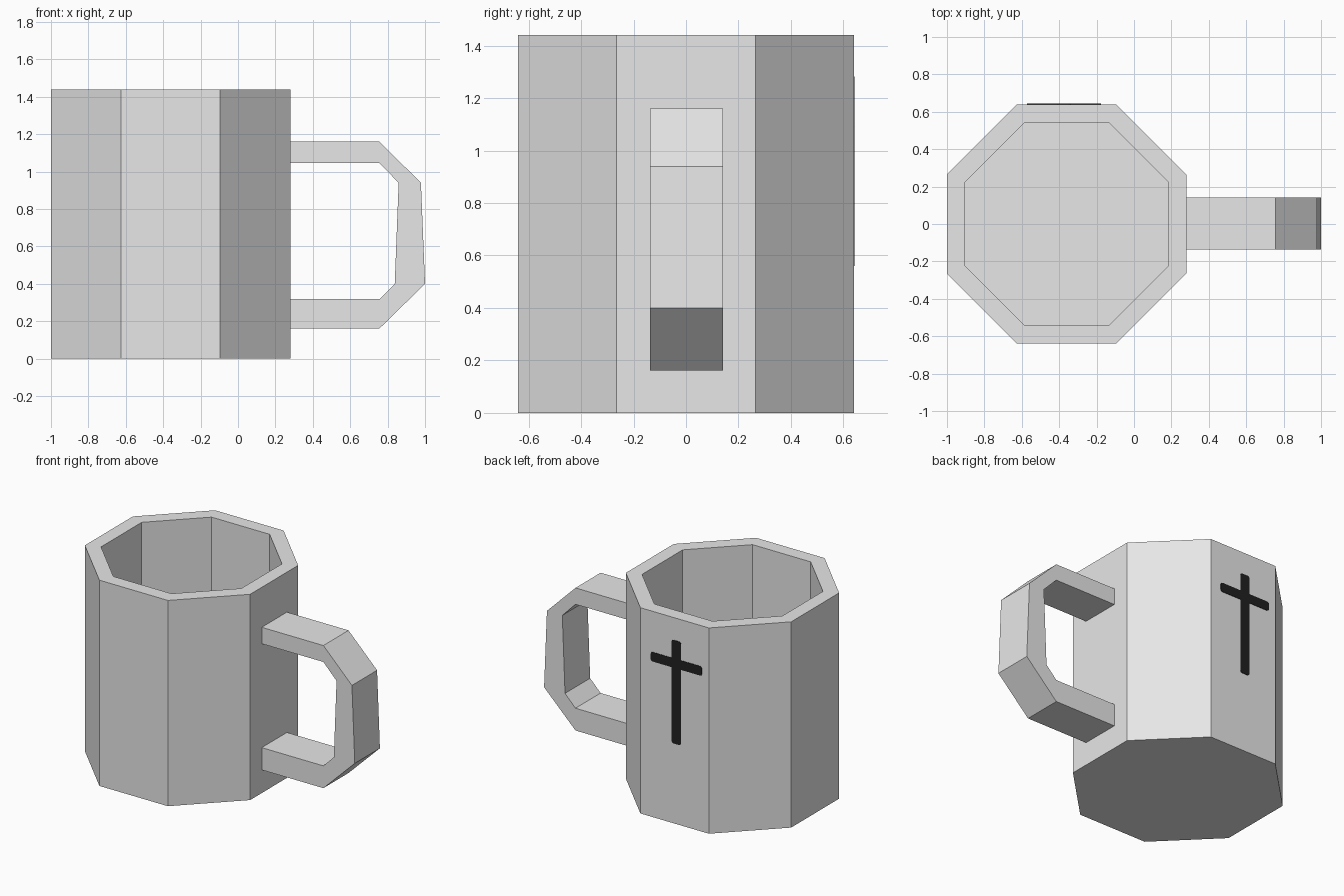
import bpy, bmesh, math

if "Cube" in bpy.data.objects:
    bpy.data.objects.remove(bpy.data.objects["Cube"])

CX = -0.36          # centre of the cup body
APOTHEM = 0.64      # centre to flat side
HEIGHT = 1.44


def material(name, rgb):
    m = bpy.data.materials.new(name)
    m.diffuse_color = (*rgb, 1)
    m.use_nodes = True
    m.node_tree.nodes["Principled BSDF"].inputs["Base Color"].default_value = m.diffuse_color
    return m


def finish(bm, name, mat):
    bmesh.ops.recalc_face_normals(bm, faces=bm.faces)
    me = bpy.data.meshes.new(name)
    bm.to_mesh(me)
    bm.free()
    me.materials.append(mat)
    ob = bpy.data.objects.new(name, me)
    bpy.context.collection.objects.link(ob)
    return ob


def prism(name, outline, y0, y1, mat, round_ends=None):
    """Extrude an x/z outline from y0 to y1, optionally rounding some corners."""
    bm = bmesh.new()
    verts = [bm.verts.new((x, y0, z)) for x, z in outline]
    bm.faces.new(verts)
    if round_ends:
        corners = [verts[i] for i in round_ends]
        bmesh.ops.bevel(bm, geom=corners, offset=0.014, segments=2,
                        profile=0.5, affect='VERTICES')
    ext = bmesh.ops.extrude_face_region(bm, geom=bm.faces[:])
    moved = [g for g in ext['geom'] if isinstance(g, bmesh.types.BMVert)]
    bmesh.ops.translate(bm, verts=moved, vec=(0, y1 - y0, 0))
    return finish(bm, name, mat)


grey = material("light grey", (0.8, 0.8, 0.8))
black = material("black", (0.015, 0.015, 0.015))

# Cup: octagonal rings from outer base, over the rim, down to the inner floor
bm = bmesh.new()
rings = []
for apothem, z in [(APOTHEM, 0), (APOTHEM, HEIGHT), (0.543, HEIGHT), (0.543, 0.1)]:
    r = apothem / math.cos(math.pi / 8)
    angles = [math.pi / 8 + k * math.pi / 4 for k in range(8)]
    rings.append([bm.verts.new((CX + r * math.cos(a), r * math.sin(a), z)) for a in angles])
for low, high in zip(rings, rings[1:]):
    for i in range(8):
        j = (i + 1) % 8
        bm.faces.new((low[i], low[j], high[j], high[i]))
bm.faces.new(rings[0])
bm.faces.new(rings[-1])
finish(bm, "cup", grey)

# Handle: angular loop, its ends sunk slightly into the cup wall
outer = [(0.26, 1.16), (0.757, 1.16), (0.978, 0.94), (1.0, 0.40), (0.757, 0.162), (0.26, 0.162)]
inner = [(0.26, 0.318), (0.757, 0.318), (0.838, 0.40), (0.859, 0.94), (0.757, 1.045), (0.26, 1.045)]
prism("handle", outer + inner, -0.137, 0.141, grey)

# Cross emblem: thin plate on the back side, rounded at the arm ends
c, w, a = -0.374, 0.036, 0.198             # centre, half bar width, half arm span
top, arm_top, arm_low, foot = 1.283, 1.155, 1.09, 0.56
cross = [(c - w, top), (c + w, top), (c + w, arm_top), (c + a, arm_top),
         (c + a, arm_low), (c + w, arm_low), (c + w, foot), (c - w, foot),
         (c - w, arm_low), (c - a, arm_low), (c - a, arm_top), (c - w, arm_top)]
prism("cross_emblem", cross, APOTHEM - 0.003, APOTHEM + 0.003, black,
      round_ends=(0, 1, 3, 4, 6, 7, 9, 10))
